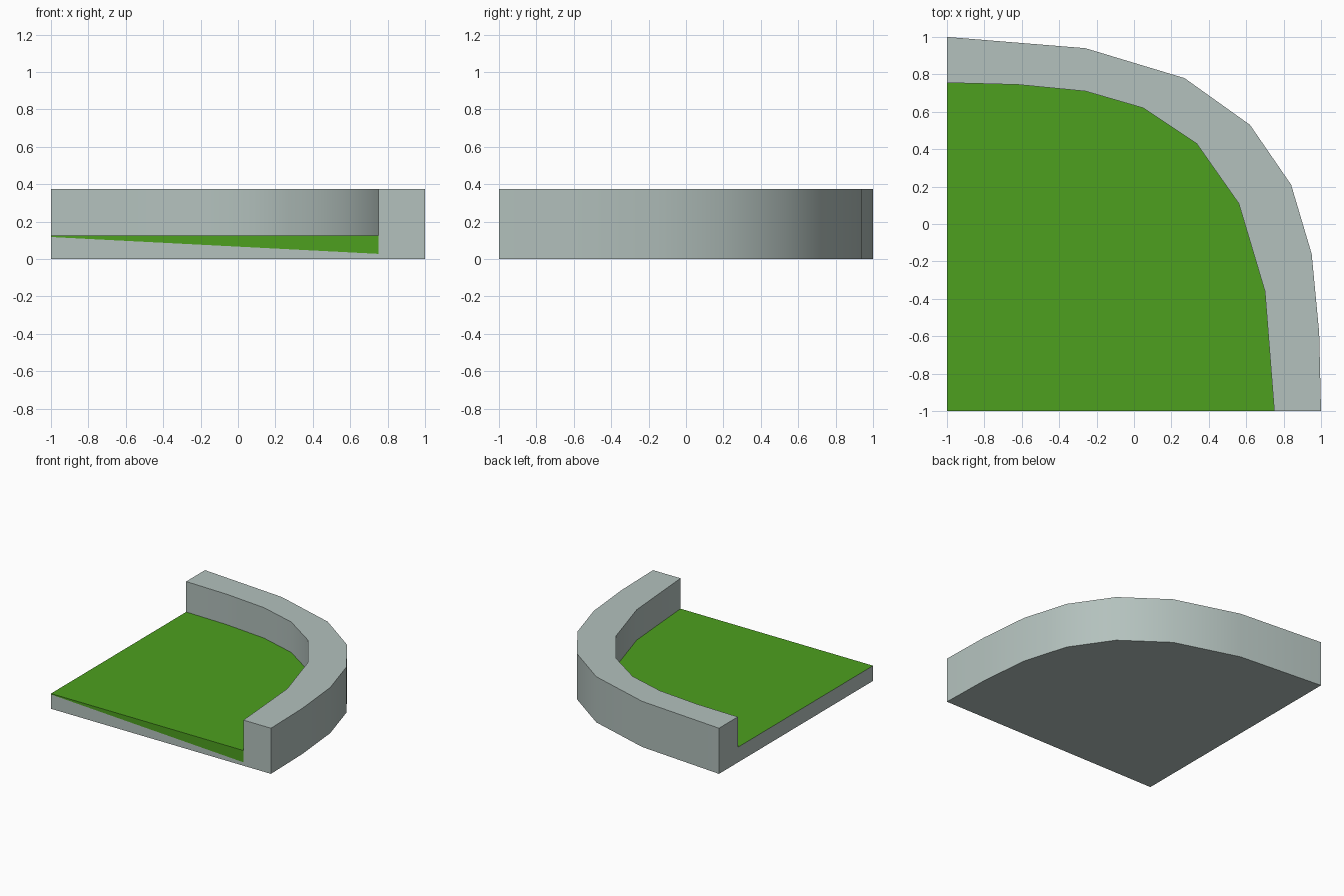
import bpy, bmesh

if "Cube" in bpy.data.objects:
    bpy.data.objects.remove(bpy.data.objects["Cube"])

H, G = 0.375, 0.125   # wall top, grass level
OUTER = [(-1, 1), (-.26, .94), (.27, .78), (.62, .53), (.84, .21), (.95, -.16), (.99, -.58), (1, -1)]
INNER = [(-1, .755), (-.62, .745), (-.26, .71), (.05, .62), (.335, .43), (.56, .11), (.70, -.36), (.75, -1)]


def material(name, rgb):
    m = bpy.data.materials.new(name)
    m.diffuse_color = (*[(c / 255) ** 2.2 for c in rgb], 1)
    m.use_nodes = True
    m.node_tree.nodes["Principled BSDF"].inputs["Base Color"].default_value = m.diffuse_color
    return m


stone = material("pale_stone", (178, 192, 188))
grass = material("grass_green", (78, 158, 36))


def build(name, faces):
    """Make an object from (points, material index) faces."""
    bm = bmesh.new()
    for pts, mat in faces:
        bm.faces.new([bm.verts.new(p) for p in pts]).material_index = mat
    bmesh.ops.remove_doubles(bm, verts=bm.verts, dist=1e-4)
    me = bpy.data.meshes.new(name)
    bm.to_mesh(me)
    bm.free()
    me.materials.append(stone)
    me.materials.append(grass)
    ob = bpy.data.objects.new(name, me)
    bpy.context.collection.objects.link(ob)
    bpy.context.view_layer.objects.active = ob
    ob.select_set(True)
    bpy.ops.object.shade_smooth_by_angle(angle=0.6)
    ob.select_set(False)


def at(p, z):
    return (p[0], p[1], z)


# Curved wall: outer side, top, inner side above the grass, underside
wall = []
for o0, o1, i0, i1 in zip(OUTER, OUTER[1:], INNER, INNER[1:]):
    wall += [([at(o1, 0), at(o0, 0), at(o0, H), at(o1, H)], 0),
             ([at(o0, H), at(i0, H), at(i1, H), at(o1, H)], 0),
             ([at(i0, G), at(i1, G), at(i1, H), at(i0, H)], 0),
             ([at(o0, 0), at(o1, 0), at(i1, 0), at(i0, 0)], 0)]
# Wall ends
a, b, c, d = OUTER[0], INNER[0], INNER[-1], OUTER[-1]
wall += [([at(a, 0), at(b, 0), at(b, G), at(b, H), at(a, H)], 0),
         ([at(c, 0), at(d, 0), at(d, H), at(c, H), at(c, G)], 0)]
build("curved_wall", wall)

# Lawn slab: grass top, stone underside, left side, front with a green wedge
k = (-1, -1)
lawn = [([at(p, G) for p in [k] + INNER[::-1]], 1),
        ([at(p, 0) for p in [k] + INNER], 0),
        ([at(b, 0), at(k, 0), at(k, .118), at(k, G), at(b, G)], 0),
        ([at(k, 0), at(c, 0), at(c, .028), at(k, .118)], 0),
        ([at(k, .118), at(c, .028), at(c, G), at(k, G)], 1)]
build("lawn_slab", lawn)
